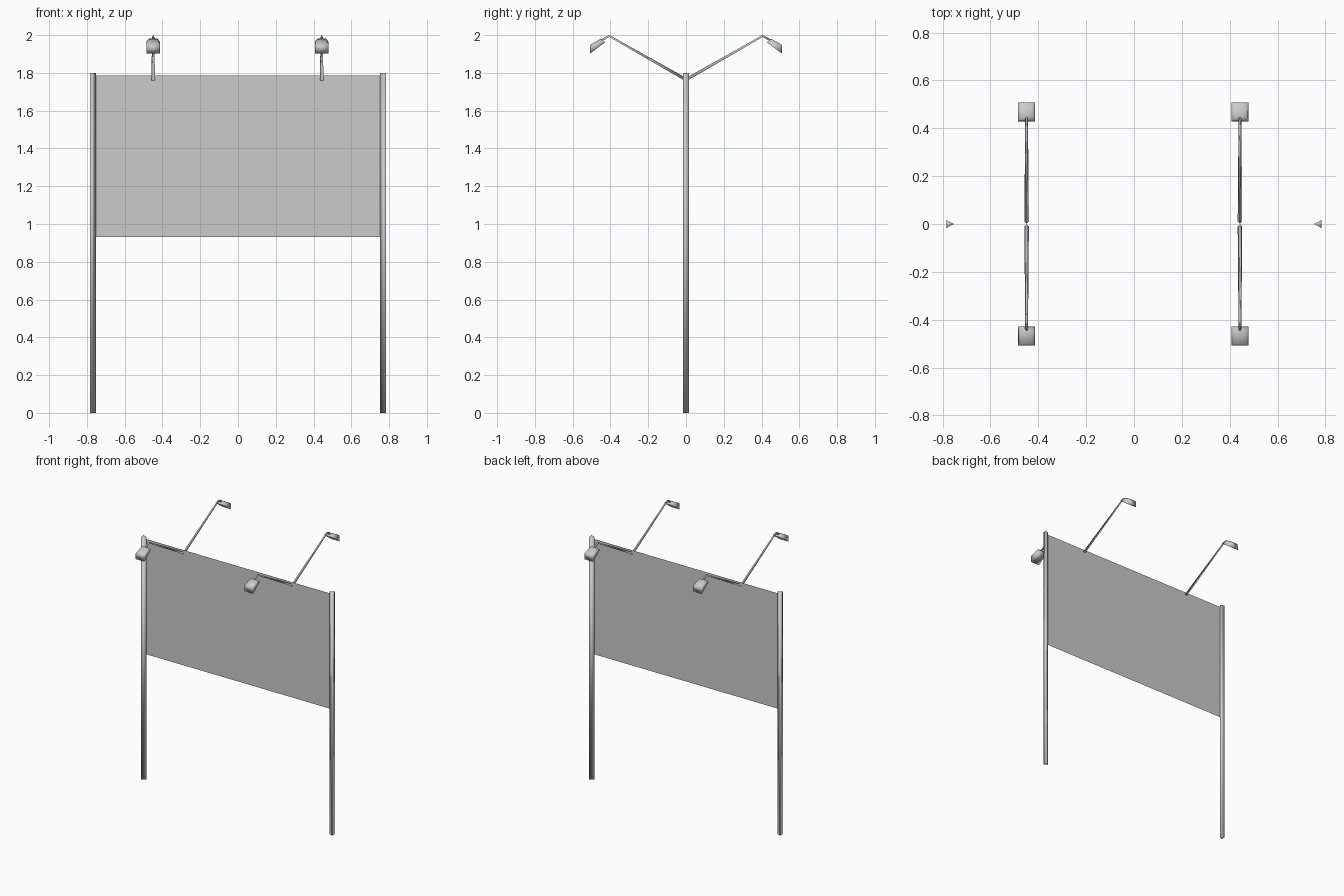
import bpy, math
from mathutils import Vector

cube = bpy.data.objects.get("Cube")
if cube:
    bpy.data.objects.remove(cube)


def material(name, rgb):
    m = bpy.data.materials.new(name)
    m.use_nodes = True
    m.diffuse_color = (*rgb, 1)
    m.node_tree.nodes["Principled BSDF"].inputs["Base Color"].default_value = (*rgb, 1)
    return m


grey = material("light grey", (0.6, 0.6, 0.6))


def mesh_object(name, verts, faces, smooth=False):
    mesh = bpy.data.meshes.new(name)
    mesh.from_pydata(verts, [], faces)
    mesh.materials.append(grey)
    mesh.shade_smooth() if smooth else mesh.shade_flat()
    obj = bpy.data.objects.new(name, mesh)
    bpy.context.collection.objects.link(obj)
    return obj


def loft(name, rings, smooth=False):
    """Skin equal-sized rings of points and cap both ends."""
    n = len(rings[0])
    verts = [p for ring in rings for p in ring]
    faces = [tuple(reversed(range(n))), tuple(range(len(verts) - n, len(verts)))]
    for r in range(len(rings) - 1):
        for i in range(n):
            a, b = r * n + i, r * n + (i + 1) % n
            faces.append((a, b, b + n, a + n))
    return mesh_object(name, verts, faces, smooth)


# Display panel: a single sheet between the posts
W, LOW, HIGH = 0.755, 0.93, 1.785
mesh_object("display_panel",
            [(-W, 0, LOW), (W, 0, LOW), (W, 0, HIGH), (-W, 0, HIGH)], [(0, 1, 2, 3)])

# Triangular posts, flat side outward
for side, name in ((1, "left_post"), (-1, "right_post")):
    plan = [(side * 0.783, -side * 0.016), (side * 0.783, side * 0.016), (side * 0.753, 0)]
    loft(name, [[(x, y, z) for x, y in plan] for z in (0, 1.8)], True)


def arm_ring(x, y, z, radius, tilt, s):
    """Triangular section across an arm, tilted in the y-z plane."""
    ring = []
    for k in range(3):
        a = math.radians(90 + 120 * k)
        u, v = radius * math.cos(a), radius * math.sin(a)
        ring.append(Vector((x - s * u, y * s - s * v * math.sin(tilt), z + v * math.cos(tilt))))
    return ring


# Lamps: a bent arm and a tapered head, front and back
for x, side in ((0.443, "left"), (-0.449, "right")):
    for s, end in ((-1, "front"), (1, "back")):
        loft(f"{end}_{side}_lamp_arm", [
            arm_ring(x, 0.007, 1.765, 0.011, math.radians(31), s),
            arm_ring(x, 0.405, 1.993, 0.007, 0, s),
            arm_ring(x, 0.455, 1.968, 0.007, math.radians(-27), s)], True)

        def head_ring(w_in, y_in, z_in, w_out, y_out, z_out):
            return [(x + s * w_in, s * y_in, z_in), (x - s * w_in, s * y_in, z_in),
                    (x - s * w_out, s * y_out, z_out), (x + s * w_out, s * y_out, z_out)]

        loft(f"{end}_{side}_lamp_head", [
            head_ring(0.036, 0.428, 1.962, 0.036, 0.508, 1.902),
            head_ring(0.034, 0.437, 1.968, 0.035, 0.508, 1.945),
            head_ring(0.022, 0.45, 1.981, 0.026, 0.502, 1.952)], True)
